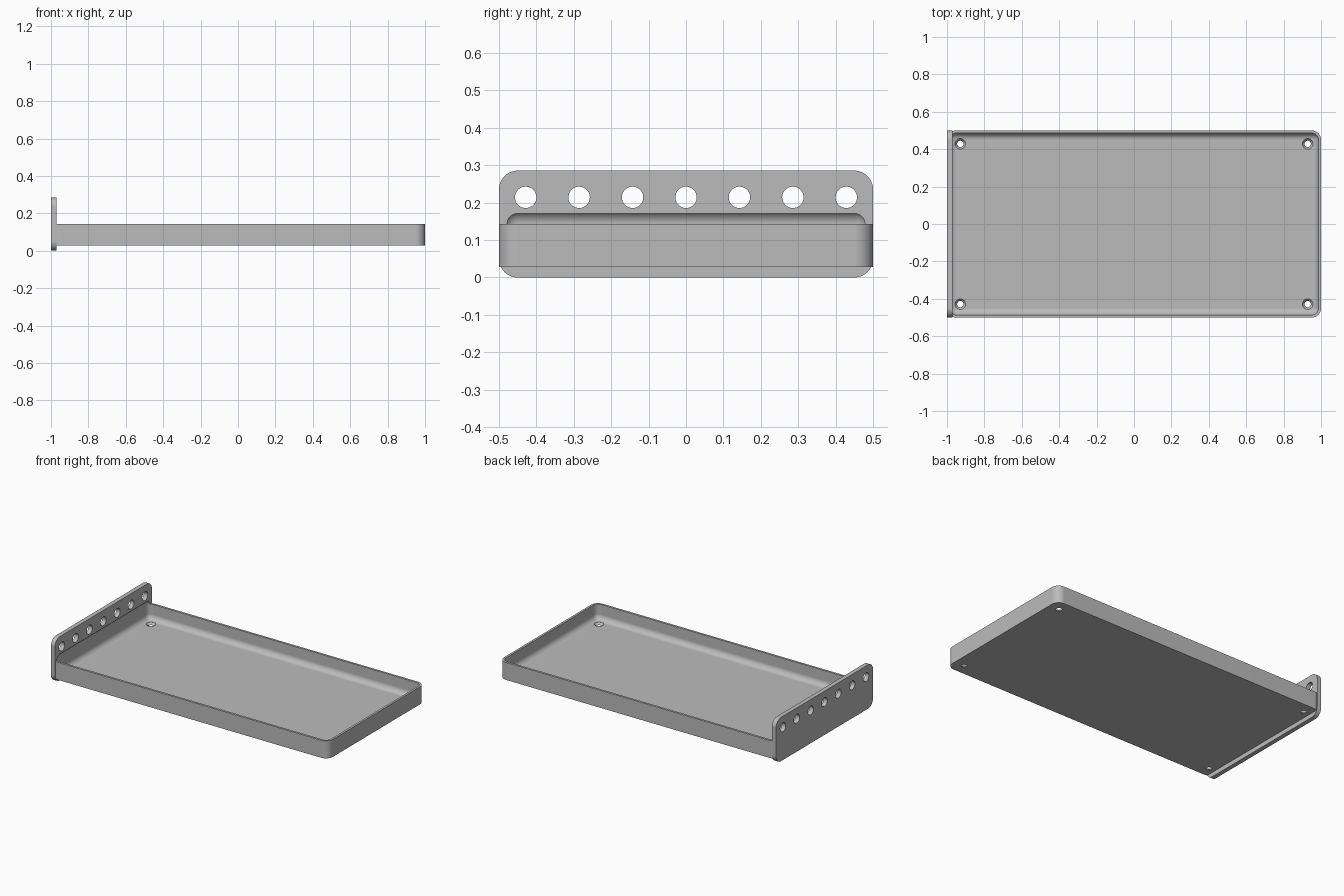
import bpy
import bmesh
import math
from mathutils import Matrix, Vector

cube = bpy.data.objects.get("Cube")
if cube:
    bpy.data.objects.remove(cube, do_unlink=True)

U = 1 / 7            # hole pitch, the unit every size follows
WALL = 0.1 * U
PLATE = 0.2 * U      # panel thickness
ROUND = 0.35 * U     # outer corner radius

grey = bpy.data.materials.new("plain grey")
grey.diffuse_color = (0.5, 0.5, 0.5, 1)
grey.use_nodes = True
grey.node_tree.nodes["Principled BSDF"].inputs["Base Color"].default_value = (0.5, 0.5, 0.5, 1)


def to_object(name, bm):
    mesh = bpy.data.meshes.new(name)
    bmesh.ops.recalc_face_normals(bm, faces=bm.faces)
    bm.to_mesh(mesh)
    bm.free()
    mesh.materials.append(grey)
    obj = bpy.data.objects.new(name, mesh)
    bpy.context.collection.objects.link(obj)
    return obj


def rounded_box(name, low, high, radius, axis=None, segments=12):
    """Box with edges along one axis rounded, or all edges if axis is None."""
    low, high = Vector(low), Vector(high)
    bm = bmesh.new()
    bmesh.ops.create_cube(bm, size=1)
    bmesh.ops.scale(bm, vec=high - low, verts=bm.verts)
    bmesh.ops.translate(bm, vec=(low + high) / 2, verts=bm.verts)
    edges = [e for e in bm.edges if axis is None or
             abs((e.verts[0].co - e.verts[1].co).normalized()[axis]) > 0.9]
    bmesh.ops.bevel(bm, geom=edges, offset=radius, segments=segments,
                    profile=0.5, affect='EDGES')
    return to_object(name, bm)


def add_cone(bm, r_low, r_high, depth, centre, along_x=False):
    turn = Matrix.Rotation(math.pi / 2, 4, 'Y') if along_x else Matrix()
    bmesh.ops.create_cone(bm, cap_ends=True, segments=48, radius1=r_low, radius2=r_high,
                          depth=depth, matrix=Matrix.Translation(centre) @ turn)


def combine(target, other, operation):
    """Apply a boolean and discard the helper."""
    mod = target.modifiers.new(operation, 'BOOLEAN')
    mod.operation, mod.solver, mod.object = operation, 'EXACT', other
    bpy.context.view_layer.objects.active = target
    bpy.ops.object.modifier_apply(modifier=mod.name)
    bpy.data.objects.remove(other, do_unlink=True)


# Tray body and upright end panel
tray_top = PLATE + 0.8 * U
floor = PLATE + WALL
tray = rounded_box("tray_with_end_panel", (-1, -0.5, PLATE), (1, 0.5, tray_top), ROUND, axis=2)
panel = rounded_box("end_panel", (-1, -0.5, 0), (PLATE - 1, 0.5, 2 * U), ROUND, axis=0)
combine(tray, panel, 'UNION')

# Soft-cornered basin, which also bites into the panel face
fillet = 0.25 * U
basin = rounded_box("basin_cutter", (WALL - 1, WALL - 0.5, floor),
                    (1 - WALL, 0.5 - WALL, tray_top + fillet), fillet)
combine(tray, basin, 'DIFFERENCE')

# Row of round holes through the panel
bm = bmesh.new()
for i in range(-3, 4):
    add_cone(bm, 0.2 * U, 0.2 * U, 3 * PLATE, (PLATE / 2 - 1, i * U, 1.5 * U), along_x=True)
combine(tray, to_object("panel_hole_cutter", bm), 'DIFFERENCE')

# Countersunk screw holes in the floor corners: through hole, cone, clearance
for r_low, r_high, low, high in ((0.12 * U, 0.12 * U, 0, tray_top),
                                 (0.12 * U, 0.2 * U, PLATE, floor + 0.0005),
                                 (0.2 * U, 0.2 * U, floor, floor + PLATE)):
    bm = bmesh.new()
    for sx in (-1, 1):
        for sy in (-1, 1):
            centre = (sx * (1 - U / 2), sy * (0.5 - U / 2), (low + high) / 2)
            add_cone(bm, r_low, r_high, high - low, centre)
    combine(tray, to_object("screw_hole_cutter", bm), 'DIFFERENCE')

# Smooth fillets with flat faces kept flat
bpy.ops.object.select_all(action='DESELECT')
tray.select_set(True)
bpy.context.view_layer.objects.active = tray
bpy.ops.object.shade_smooth_by_angle(angle=math.radians(30))
weighted = tray.modifiers.new("flat_faces", 'WEIGHTED_NORMAL')
weighted.keep_sharp = True
